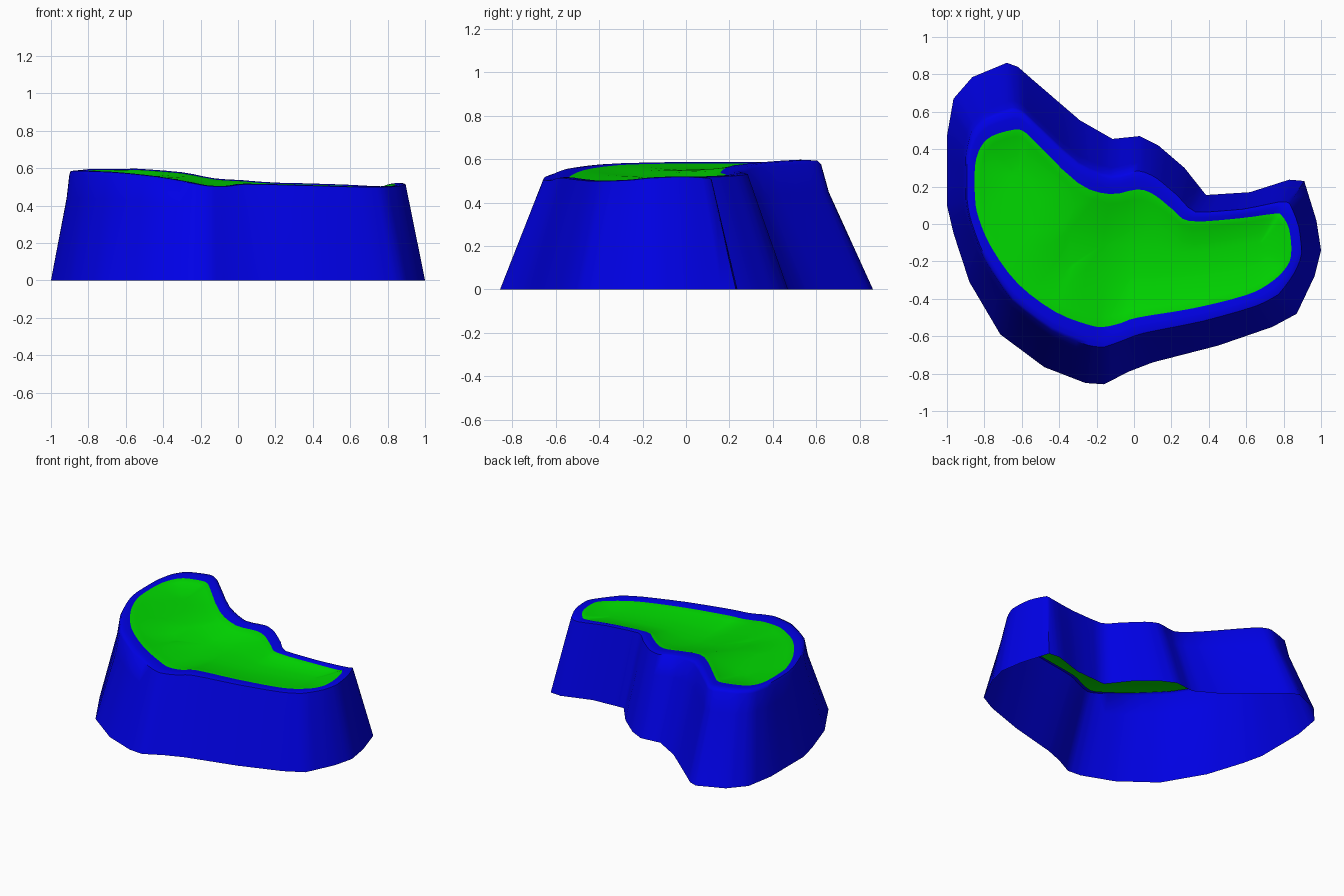
import bpy, bmesh
from mathutils import Vector

if "Cube" in bpy.data.objects:
    bpy.data.objects.remove(bpy.data.objects["Cube"])

# Spokes around the plateau: base x, y then grass edge x, y
SPOKES = [
    (-1, .47, -.85, .31), (-.965, .67, -.82, .41), (-.865, .785, -.76, .47),
    (-.68, .862, -.64, .505), (-.62, .84, -.59, .495), (-.54, .77, -.54, .45),
    (-.29, .555, -.30, .22), (-.115, .455, -.13, .16), (.03, .47, .02, .185),
    (.13, .42, .11, .155), (.27, .30, .21, .075), (.385, .155, .30, .015),
    (.62, .17, .56, .03), (.83, .237, .75, .055), (.91, .23, .79, .045),
    (.975, .02, .83, -.03), (1, -.14, .84, -.17), (.965, -.28, .80, -.25),
    (.87, -.48, .72, -.32), (.74, -.55, .60, -.38), (.45, -.65, .32, -.45),
    (.10, -.74, .02, -.50), (-.03, -.79, -.07, -.53), (-.16, -.857, -.16, -.55),
    (-.26, -.85, -.24, -.54), (-.48, -.765, -.42, -.47), (-.715, -.59, -.62, -.32),
    (-.88, -.31, -.76, -.13), (-.965, -.05, -.83, .03), (-1, .10, -.85, .14)]
# Rim height on each spoke
RIM = [.587, .59, .596, .596, .595, .597, .578, .546, .536, .528, .522, .52, .512, .503, .515,
       .521, .516, .506, .502, .502, .51, .517, .506, .508, .524, .556, .578, .585, .587, .587]
# Valley line of the grass dish
SPINE = [Vector(p) for p in [(-.62, .24), (-.5, .0), (-.3, -.16), (0, -.2), (.3, -.2), (.66, -.13)]]
STEPS = 3


def lift(p):
    """0 on the low right part, 1 on the raised left part."""
    t = min(1, max(0, (.05 - (p.x - .35 * p.y)) / .55))
    return t * t * (3 - 2 * t)


def nearest_on_spine(p):
    best = None
    for a, b in zip(SPINE, SPINE[1:]):
        t = min(1, max(0, (p - a).dot(b - a) / (b - a).length_squared))
        q = a.lerp(b, t)
        if best is None or (q - p).length < (best - p).length:
            best = q
    return best


def curve(a, b, c, d, t):
    """Catmull-Rom point between b and c."""
    return .5 * (2 * b + (c - a) * t + (2 * a - 5 * b + 4 * c - d) * t * t
                 + (3 * b - a - 3 * c + d) * t ** 3)


def material(name, color):
    m = bpy.data.materials.new(name)
    m.diffuse_color = (*color, 1)
    m.use_nodes = True
    m.node_tree.nodes["Principled BSDF"].inputs["Base Color"].default_value = m.diffuse_color
    return m


def loft(name, rings, mat, cap=False):
    """Skin closed rings of points into one smooth sheet."""
    bm = bmesh.new()
    vs = [[bm.verts.new(p) for p in r] for r in rings]
    n = len(rings[0])
    for lo, hi in zip(vs, vs[1:]):
        for i in range(n):
            j = (i + 1) % n
            bm.faces.new((lo[j], lo[i], hi[i], hi[j]))
    if cap:
        f = bm.faces.new(vs[-1][::-1])
        f.normal_update()
        if f.normal.z < 0:
            f.normal_flip()
        bmesh.ops.triangulate(bm, faces=[f])
    me = bpy.data.meshes.new(name)
    bm.to_mesh(me)
    bm.free()
    me.materials.append(mat)
    ob = bpy.data.objects.new(name, me)
    bpy.context.collection.objects.link(ob)
    bpy.ops.object.select_all(action='DESELECT')
    ob.select_set(True)
    bpy.context.view_layer.objects.active = ob
    bpy.ops.object.shade_smooth_by_angle(angle=1.0)
    return ob


wall_rings = [[] for _ in range(6)]
grass_rings = [[] for _ in range(6)]
n = len(SPOKES)
for k in range(n * STEPS):
    i, t = k // STEPS, (k % STEPS) / STEPS
    near = [(i + d) % n for d in (-1, 0, 1, 2)]
    a, b = SPOKES[i], SPOKES[near[2]]
    # Straight base edges, rounded grass edge
    base = Vector(a[:2]).lerp(Vector(b[:2]), t)
    edge = curve(*[Vector(SPOKES[m][2:]) for m in near], t)
    h = curve(*[RIM[m] for m in near], t)
    w = lift(edge)
    # Sloping wall, rounded shoulder and rim
    shoulder = edge.lerp(base, .35 - .02 * w)
    profile = [(base, 0), (base.lerp(shoulder, .75 + .1 * w), .75 * h),
               (shoulder, h - .003 - .016 * w), (edge.lerp(base, .28), h - .002 * w),
               (edge.lerp(base, .16), h), (edge, h - .006)]
    for ring, (p, z) in zip(wall_rings, profile):
        ring.append((p.x, p.y, z))
    # Grass tucked under the rim, then a shallow dish down to the valley line
    tuck = edge.lerp(base, .25)
    grass_rings[0].append((tuck.x, tuck.y, h - .01))
    mid = nearest_on_spine(edge)
    floor = .513 + .075 * lift(mid) - .035
    for ring, s in zip(grass_rings[1:], (0, .15, .35, .6, .8)):
        p = edge.lerp(mid, s)
        ease = s * (2 - s)
        ring.append((p.x, p.y, (1 - ease) * (h - .006) + ease * floor))

loft("rock_wall", wall_rings, material("blue", (0, 0, .8)))
loft("grass_top", grass_rings, material("green", (0, .7, 0)), cap=True)
